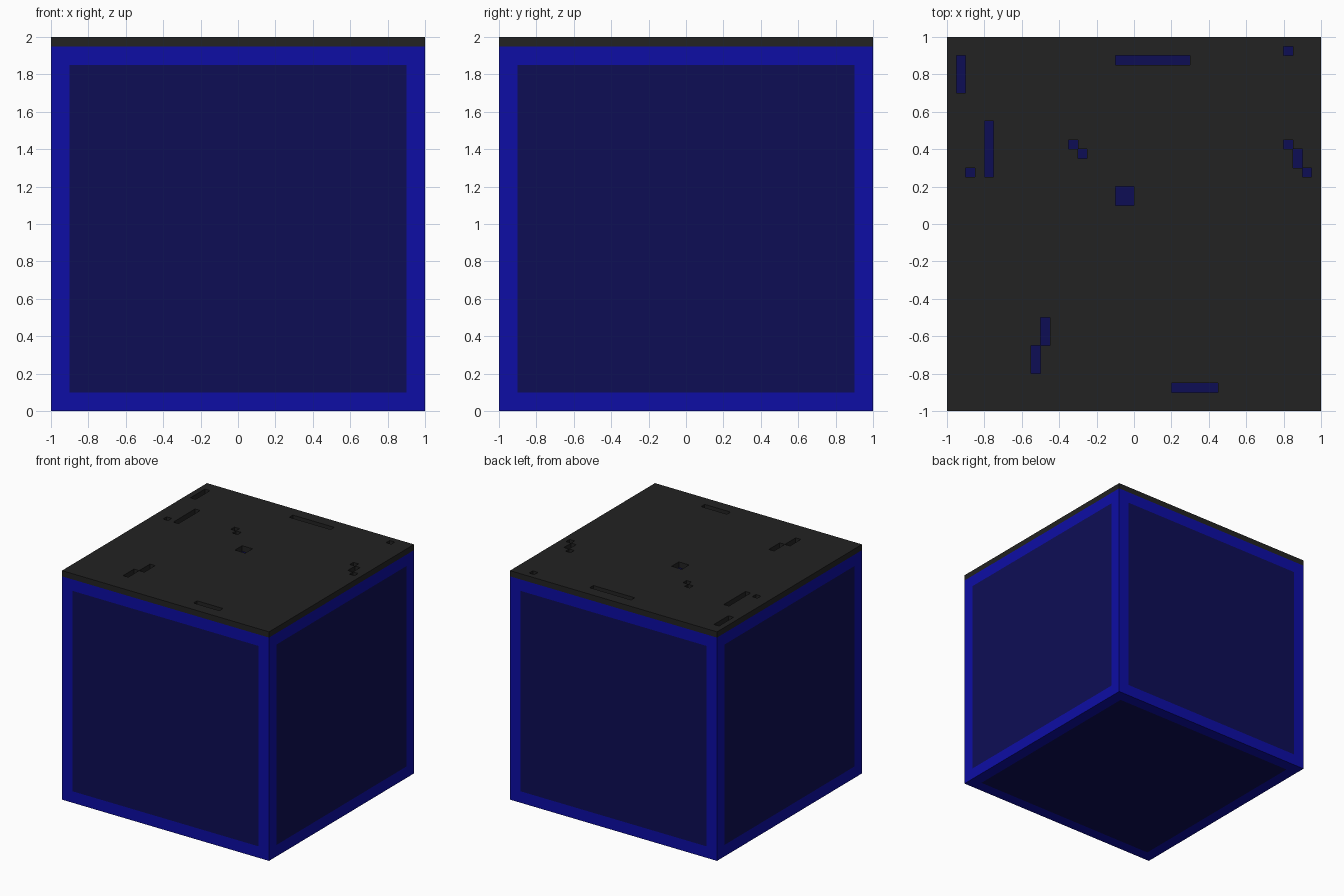
import bpy
import bmesh
from mathutils import Matrix

if "Cube" in bpy.data.objects:
    bpy.data.objects.remove(bpy.data.objects["Cube"])


def material(name, r, g, b):
    m = bpy.data.materials.new(name)
    m.diffuse_color = (r, g, b, 1)
    m.use_nodes = True
    m.node_tree.nodes["Principled BSDF"].inputs["Base Color"].default_value = m.diffuse_color
    return m


def finish(name, bm, mats):
    bmesh.ops.recalc_face_normals(bm, faces=bm.faces)
    mesh = bpy.data.meshes.new(name)
    bm.to_mesh(mesh)
    bm.free()
    for m in mats:
        mesh.materials.append(m)
    obj = bpy.data.objects.new(name, mesh)
    bpy.context.collection.objects.link(obj)
    return obj


frame_blue = material("frame blue", 0.004, 0.004, 0.376)
panel_navy = material("panel navy", 0.004, 0.004, 0.091)
charcoal = material("charcoal", 0.016, 0.016, 0.016)

TOP, SLAB = 1.95, 0.05

# Body: box with a flush inset panel on the sides and bottom, plain navy on top
bm = bmesh.new()
bmesh.ops.create_cube(bm, size=1, matrix=Matrix.Translation((0, 0, TOP / 2))
                      @ Matrix.Diagonal((2, 2, TOP, 1)))
bm.normal_update()
panels = [f for f in bm.faces if f.normal.z < 0.5]
for f in bm.faces:
    f.material_index = 1
rim = bmesh.ops.inset_individual(bm, faces=panels, thickness=0.1, use_even_offset=True)
for f in rim["faces"]:
    f.material_index = 0
for f in panels:
    f.material_index = 1
finish("body", bm, [frame_blue, panel_navy])

# Lid: thin slab with slots cut through it, as x0, x1, y0, y1
slots = [
    (-.95, -.90, .70, .90), (-.80, -.75, .25, .55), (-.90, -.85, .25, .30),
    (-.10, .30, .85, .90), (.80, .85, .90, .95), (-.35, -.30, .40, .45),
    (-.30, -.25, .35, .40), (.80, .85, .40, .45), (.85, .90, .30, .40),
    (.90, .95, .25, .30), (-.10, .00, .10, .20), (-.50, -.45, -.65, -.50),
    (-.55, -.50, -.80, -.65), (.20, .45, -.90, -.85),
]


def in_slot(p):
    return any(a < p.x < b and c < p.y < d for a, b, c, d in slots)


bm = bmesh.new()
bmesh.ops.create_grid(bm, x_segments=40, y_segments=40, size=1,
                      matrix=Matrix.Translation((0, 0, TOP + SLAB)))
cut = [f for f in bm.faces if in_slot(f.calc_center_median())]
bmesh.ops.delete(bm, geom=cut, context='FACES')
# Drop walls from the slab's outer rim and from every slot edge
rim_edges = [e for e in bm.edges if e.is_boundary]
ext = bmesh.ops.extrude_edge_only(bm, edges=rim_edges)
low = [v for v in ext["geom"] if isinstance(v, bmesh.types.BMVert)]
bmesh.ops.translate(bm, verts=low, vec=(0, 0, -SLAB))
bm.normal_update()
finish("lid", bm, [charcoal])
